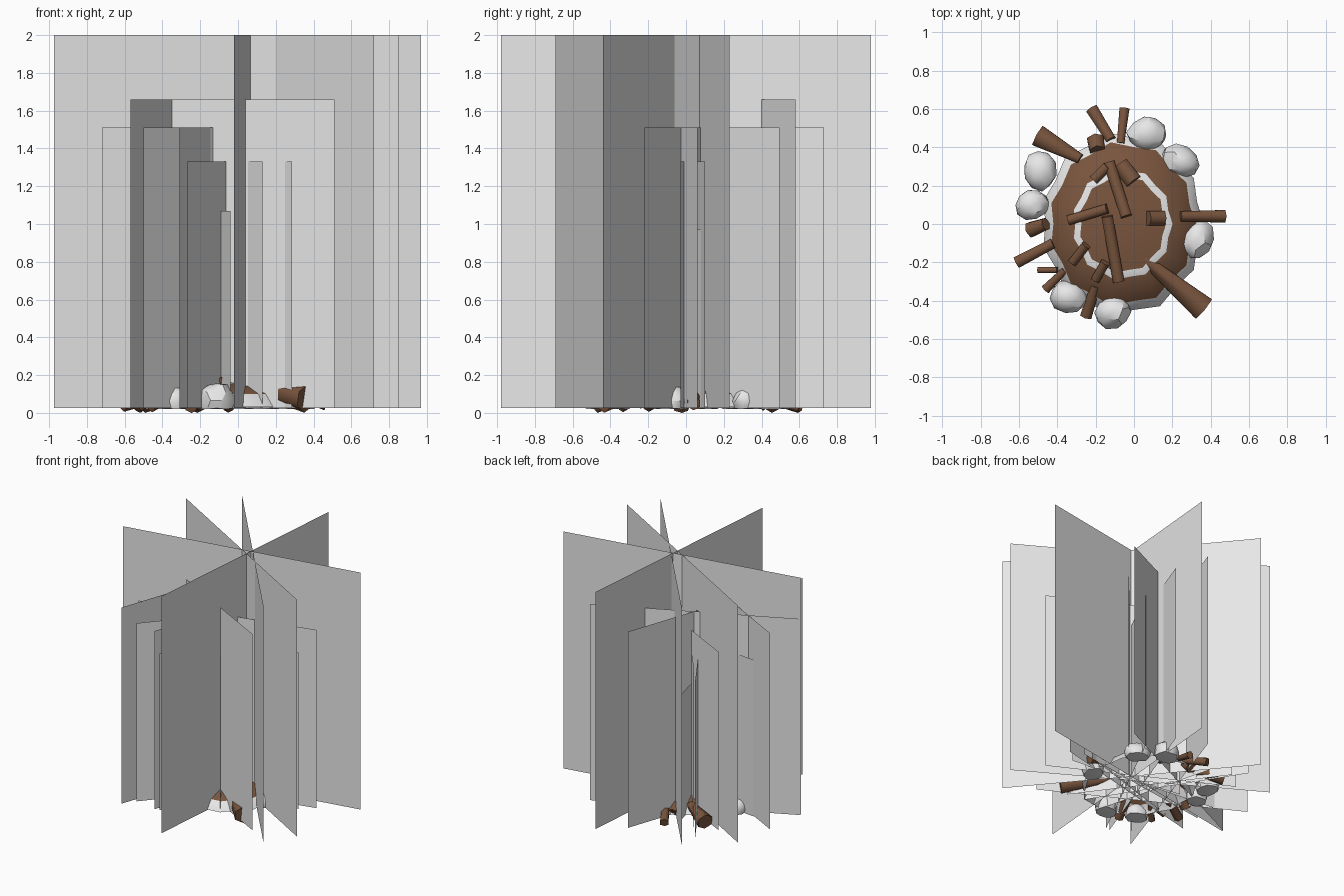
import bpy, bmesh, math, random
from mathutils import Vector, Matrix

if "Cube" in bpy.data.objects:
    bpy.data.objects.remove(bpy.data.objects["Cube"])
random.seed(4)

def material(name, rgb):
    m = bpy.data.materials.new(name)
    m.diffuse_color = (*rgb, 1)
    m.use_nodes = True
    m.node_tree.nodes["Principled BSDF"].inputs["Base Color"].default_value = m.diffuse_color
    return m

PALE = material("pale_grey", (0.8, 0.8, 0.8))
BROWN = material("wood_brown", (0.19, 0.09, 0.047))
CX, CY = -0.06, 0.0          # centre of the fire bed

def finish(name, bm, mats, smooth=0):
    me = bpy.data.meshes.new(name)
    bm.to_mesh(me)
    bm.free()
    for m in mats:
        me.materials.append(m)
    ob = bpy.data.objects.new(name, me)
    bpy.context.collection.objects.link(ob)
    if smooth:
        bpy.context.view_layer.objects.active = ob
        ob.select_set(True)
        bpy.ops.object.shade_smooth_by_angle(angle=math.radians(smooth))
        ob.select_set(False)
    return ob

def card(x1, y1, x2, y2, top):
    bm = bmesh.new()
    bm.faces.new([bm.verts.new(c) for c in
                  ((x1, y1, .025), (x2, y2, .025), (x2, y2, top), (x1, y1, top))])
    finish("flame_card", bm, [PALE])

def log(a, b, r1, r2, sides=6):
    a, b = Vector(a), Vector(b)
    d = b - a
    bm = bmesh.new()
    bmesh.ops.create_cone(bm, cap_ends=True, segments=sides, radius1=r1, radius2=r2,
                          depth=d.length)
    bm.transform(Matrix.Translation((a + b) / 2) @ d.to_track_quat('Z', 'Y').to_matrix().to_4x4())
    for v in bm.verts:
        v.co.z = max(v.co.z, 0.0)
    finish("log", bm, [BROWN], 65)

def rock(x, y, rx, ry, top, turn):
    bm = bmesh.new()
    bmesh.ops.create_icosphere(bm, subdivisions=2, radius=1)
    for v in bm.verts:
        v.co *= random.uniform(.94, 1.08)
        v.co.z = max(v.co.z, -.5)
    h = (top - .02) / 1.5
    bm.transform(Matrix.Translation((x, y, .02 + .5 * h)) @ Matrix.Rotation(turn, 4, 'Z')
                 @ Matrix.Diagonal((rx, ry, h, 1)))
    finish("rock", bm, [PALE], 30)

# crossing upright square cards, from the tallest to the shortest
for c in [
    (-.975, -.12, .97, .23, 2.0), (-.87, .56, .85, -.44, 2.0),
    (-.55, .84, .72, -.69, 2.0), (-.02, -.98, .15, .98, 2.0),
    (-.57, -.72, -.04, .82, 1.66), (-.93, .225, .51, -.54, 1.66),
    (-.97, -.11, .48, .58, 1.66),
    (-.72, -.28, .68, .06, 1.51), (-.50, -.62, .47, .495, 1.51),
    (-.31, -.66, .20, .73, 1.51), (-.62, .46, .69, -.22, 1.51),
    (-.27, -.65, .31, .51, 1.33), (-.48, .58, .285, -.45, 1.33),
    (-.56, .68, .13, -.42, 1.33), (-.70, -.09, .57, .10, 1.33),
    (-.70, .11, .58, -.03, 1.33),
    (-.30, .52, -.04, -.48, 1.07), (-.40, -.18, .50, .10, .97),
    (-.37, .10, .44, -.02, .85),
]:
    card(*c)

# fire bed: ash skirt with jagged brown and pale rings
N = 22
rings = [(.44, .03), (.395, .10), (.27, .155), (.235, .162)]
bm = bmesh.new()
loops = []
for k, (r, z) in enumerate(rings):
    loop = []
    for i in range(N):
        t = 2 * math.pi * i / N
        rr = r * (1 + .03 * (-1) ** i) * (1 + .06 * math.cos(2 * t + math.pi))
        loop.append(bm.verts.new((CX + rr * math.cos(t), CY + rr * math.sin(t), z)))
    loops.append(loop)
for k in range(len(rings) - 1):
    for i in range(N):
        j = (i + 1) % N
        f = bm.faces.new((loops[k][i], loops[k][j], loops[k + 1][j], loops[k + 1][i]))
        f.material_index = 1 if k == 1 else 0
tip = bm.verts.new((CX, CY, .185))
for i in range(N):
    f = bm.faces.new((loops[-1][i], loops[-1][(i + 1) % N], tip))
    f.material_index = 1
finish("fire_bed", bm, [PALE, BROWN], 50)

# ring of stones
for r in [(-.49, .28, .085, .105, .14, .1), (-.53, .10, .09, .08, .13, .3),
          (.07, .47, .105, .09, .15, .2), (.24, .33, .10, .08, .14, -.5),
          (.33, -.08, .08, .105, .15, -.4), (-.34, -.38, .10, .085, .14, -.2),
          (-.11, -.46, .095, .085, .16, .3)]:
    rock(*r)

# logs leaning out between the stones
for a, b, r1, r2 in [
    ((.05, -.18, .14), (.36, -.44, .075), .03, .075),
    ((.24, .04, .13), (.47, .04, .05), .03, .038),
    ((-.28, .34, .10), (-.50, .46, .06), .03, .065),
    ((-.12, .44, .08), (-.22, .60, .03), .03, .037),
    ((-.07, .42, .08), (-.05, .60, .03), .022, .03),
    ((-.42, -.10, .09), (-.61, -.20, .04), .03, .035),
    ((-.20, -.32, .10), (-.25, -.48, .03), .03, .035),
    ((-.40, -.24, .07), (-.50, -.24, .04), .018, .018),
    ((-.36, -.24, .08), (-.46, -.34, .03), .02, .028),
    ((-.46, .0, .09), (-.54, -.03, .03), .035, .045),
    ((-.19, .38, .10), (-.20, .44, .05), .045, .05),
]:
    log(a, b, r1, r2)

# logs lying on top of the bed
for a, b, r in [
    ((-.14, .04, .20), (-.08, -.30, .16), .034), ((-.13, .32, .15), (-.04, .04, .20), .034),
    ((-.34, .02, .14), (-.14, .08, .19), .03), ((.07, .03, .18), (.15, .03, .14), .045),
    ((-.32, -.20, .13), (-.25, -.11, .18), .027), ((.0, .22, .16), (-.07, .31, .14), .05),
    ((-.21, .23, .15), (-.14, .30, .16), .03), ((-.20, -.29, .13), (-.15, -.20, .18), .027),
]:
    log(a, b, r, r)
